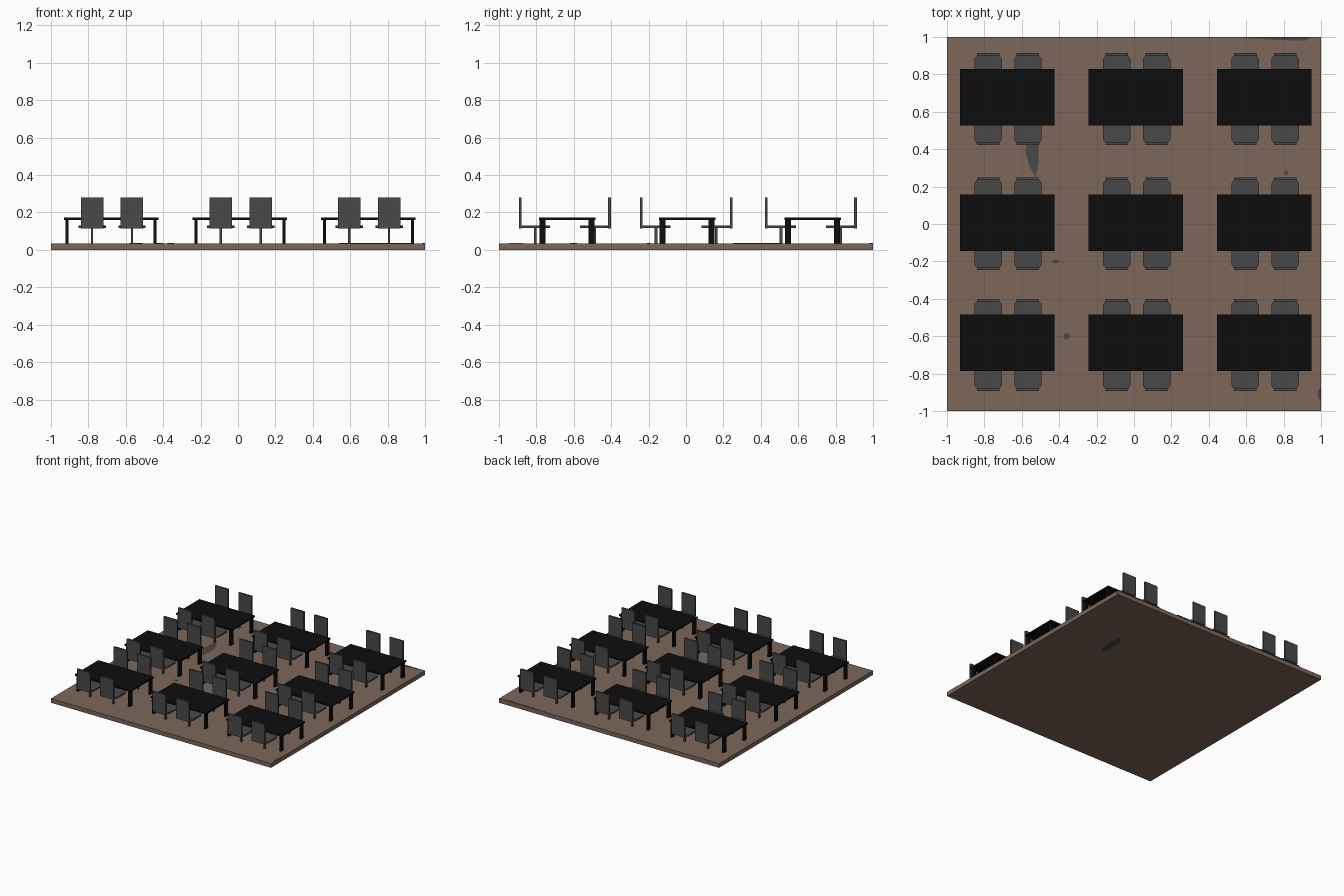
import bpy, bmesh, math

if "Cube" in bpy.data.objects:
    bpy.data.objects.remove(bpy.data.objects["Cube"])


def material(name, c):
    m = bpy.data.materials.new(name)
    m.diffuse_color = (*c, 1)
    m.use_nodes = True
    m.node_tree.nodes["Principled BSDF"].inputs["Base Color"].default_value = m.diffuse_color
    return m


BROWN = material("brown floor", (0.205, 0.135, 0.102))
BLACK = material("black table", (0.004, 0.004, 0.004))
GREY = material("dark grey", (0.065, 0.065, 0.065))


def finish(name, bm, mat):
    bmesh.ops.recalc_face_normals(bm, faces=bm.faces[:])
    me = bpy.data.meshes.new(name)
    bm.to_mesh(me)
    bm.free()
    me.materials.append(mat)
    ob = bpy.data.objects.new(name, me)
    bpy.context.collection.objects.link(ob)
    return ob


def prism(name, pts, z0, z1, mat):
    """Extrude a flat outline from z0 to z1."""
    bm = bmesh.new()
    f = bm.faces.new([bm.verts.new((x, y, z0)) for x, y in pts])
    r = bmesh.ops.extrude_face_region(bm, geom=[f])
    for v in r["geom"]:
        if isinstance(v, bmesh.types.BMVert):
            v.co.z = z1
    return finish(name, bm, mat)


def box(name, x0, x1, y0, y1, z0, z1, mat):
    return prism(name, [(x0, y0), (x1, y0), (x1, y1), (x0, y1)], z0, z1, mat)


def chair(x, yb, s):
    """Chair whose back's outer face is at yb; s = direction of the seat."""
    def P(pts):
        return [(x + px, yb + s * py) for px, py in pts]
    # seat with tapered corners
    prism("seat", P([(-.058, .008), (.058, .008), (.073, .03), (.073, .14), (.055, .165),
                     (-.055, .165), (-.073, .14), (-.073, .03)]), .117, .13, GREY)
    # upright back
    prism("chair_back", P([(-.06, 0), (.06, 0), (.06, .014), (-.06, .014)]), .115, .28, GREY)
    # single post
    prism("chair_post", P([(-.006, .079), (.006, .079), (.006, .094), (-.006, .094)]),
          .034, .118, GREY)


# floor slab
box("floor", -1, 1, -1, 1, .0005, .035, BROWN)

# tables, each with four legs and four chairs
for cx in (-.678, .01, .697):
    for cy, yf, yr in ((-.636, -.893, -.402), (.006, -.247, .248), (.677, .422, .913)):
        box("table_top", cx - .253, cx + .253, cy - .151, cy + .151, .16, .172, BLACK)
        for sx in (-1, 1):
            for sy in (-1, 1):
                lx, ly = cx + sx * .235, cy + sy * .131
                box("table_leg", lx - .008, lx + .008, ly - .016, ly + .016, .034, .161, BLACK)
        for dx in (-.102, .111):
            chair(cx + dx, yf, 1)
            chair(cx + dx, yr, -1)

# dark stains on the floor (one repeats, mirrored, underneath)
streak = [(-.525, .25), (-.51, .33), (-.51, .43), (-.54, .5), (-.57, .49), (-.58, .38), (-.555, .3)]
prism("streak_stain", streak, .0345, .036, GREY)
prism("streak_stain_below", [(-x, y) for x, y in streak], 0, .001, GREY)
for x, y, rx, ry in ((-.42, -.2, .02, .01), (-.36, -.6, .018, .018), (.815, .275, .012, .012)):
    prism("spot_stain", [(x + rx * math.cos(a * math.pi / 4), y + ry * math.sin(a * math.pi / 4))
                         for a in range(8)], .0345, .036, GREY)
prism("edge_stain", [(1, -.95), (1, -.87), (.985, -.89), (.985, -.93)], .0345, .036, GREY)
prism("back_edge_stain", [(.54, .999), (.74, .985), (.92, .98), (.94, .999)], .0345, .036, GREY)
